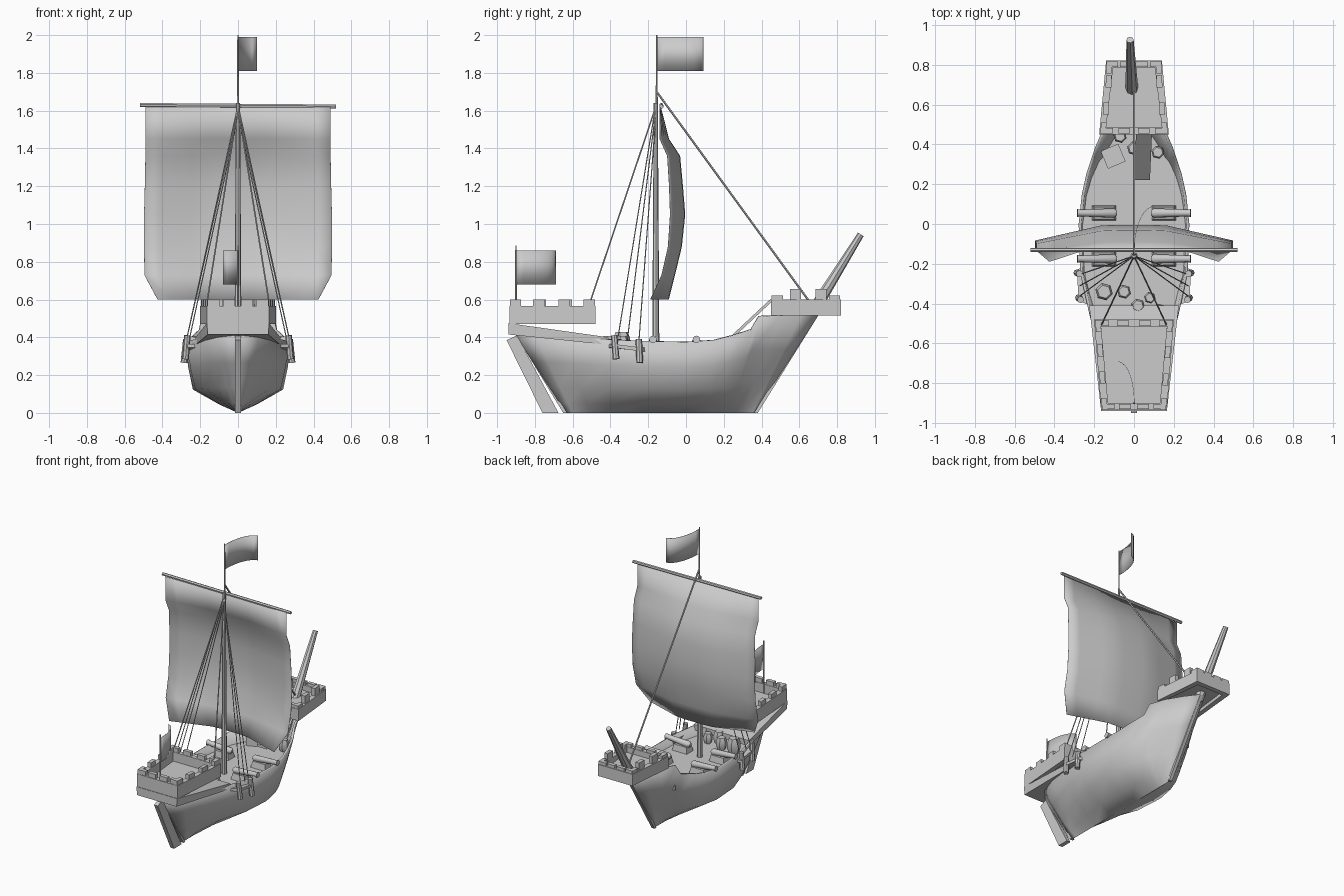
import bpy, bmesh, math
from mathutils import Vector

if "Cube" in bpy.data.objects:
    bpy.data.objects.remove(bpy.data.objects["Cube"])

grey = bpy.data.materials.new("plain_grey")
grey.diffuse_color = (0.6, 0.6, 0.6, 1)
grey.use_nodes = True
grey.node_tree.nodes["Principled BSDF"].inputs["Base Color"].default_value = grey.diffuse_color


def make(name, verts, faces, smooth=None, thick=0.0):
    me = bpy.data.meshes.new(name)
    me.from_pydata([tuple(v) for v in verts], [], faces)
    bm = bmesh.new()
    bm.from_mesh(me)
    bmesh.ops.recalc_face_normals(bm, faces=bm.faces)
    bm.to_mesh(me)
    bm.free()
    me.materials.append(grey)
    ob = bpy.data.objects.new(name, me)
    bpy.context.collection.objects.link(ob)
    if thick:
        mod = ob.modifiers.new("thickness", 'SOLIDIFY')
        mod.thickness = thick
        mod.offset = -1
    if smooth:
        bpy.ops.object.select_all(action='DESELECT')
        ob.select_set(True)
        bpy.context.view_layer.objects.active = ob
        bpy.ops.object.shade_smooth_by_angle(angle=math.radians(smooth))
    return ob


BOX = [(3, 2, 1, 0), (4, 5, 6, 7), (0, 1, 5, 4), (1, 2, 6, 5), (2, 3, 7, 6), (3, 0, 4, 7)]


def blocks(name, quads):
    """quads: list of (four bottom points, four top points)"""
    v, f = [], []
    for lo, hi in quads:
        n = len(v)
        v += list(lo) + list(hi)
        f += [tuple(n + i for i in q) for q in BOX]
    return make(name, v, f)


def rod(name, rings, sides=6, smooth=40):
    """rings: list of (centre, radius) along a path"""
    ax = (Vector(rings[-1][0]) - Vector(rings[0][0])).normalized()
    u = ax.orthogonal().normalized()
    w = ax.cross(u)
    v, f = [], []
    for c, r in rings:
        for k in range(sides):
            a = 2 * math.pi * k / sides
            v.append(Vector(c) + r * (u * math.cos(a) + w * math.sin(a)))
    for i in range(len(rings) - 1):
        for k in range(sides):
            a, b = i * sides + k, i * sides + (k + 1) % sides
            f.append((a, b, b + sides, a + sides))
    f += [tuple(range(sides)), tuple(range(len(v) - sides, len(v)))]
    return make(name, v, f, smooth)


def grid(name, rows, smooth=60, thick=0.0):
    n = len(rows[0])
    f = [(i * n + j, i * n + j + 1, (i + 1) * n + j + 1, (i + 1) * n + j)
         for i in range(len(rows) - 1) for j in range(n - 1)]
    return make(name, [p for r in rows for p in r], f, smooth, thick)


# Hull stations: sheer y, half width, sheer z, keel y, sharpness (0 full bilge, 1 plain wedge)
STATIONS = [(-.90, .012, .41, -.65, 1), (-.80, .11, .41, -.60, .75), (-.65, .175, .40, -.51, .5),
            (-.45, .225, .39, -.38, .25), (-.25, .27, .38, -.22, .05), (0, .278, .375, -.02, 0),
            (.15, .262, .385, .11, .08), (.25, .24, .41, .18, .15), (.35, .207, .44, .24, .25),
            (.39, .193, .51, .27, .3), (.50, .145, .515, .31, .5), (.61, .08, .515, .35, .75),
            (.70, .012, .515, .38, 1)]
LEVELS = [0, .12, .33, .65, 1]
FULL = [0, .36, .86, .95, 1]


def fullness(f):
    for a, b, p, q in zip(LEVELS, LEVELS[1:], FULL, FULL[1:]):
        if f <= b:
            return p + (q - p) * (f - a) / (b - a)
    return 1


def hull_point(s, f, side):
    y, w, z, keel, p = s
    return (side * w * (fullness(f) * (1 - p) + f ** .8 * p), keel + (y - keel) * f, z * f)


rows = []
for s in STATIONS:
    rows.append([hull_point(s, f, -1) for f in reversed(LEVELS)] +
                [hull_point(s, f, 1) for f in LEVELS[1:]])
grid("hull", rows, 50, 0.014)
for e, nm in ((0, "stern_post"), (-1, "stem_post")):
    a, b = Vector(hull_point(STATIONS[e], 0, 1)), Vector(hull_point(STATIONS[e], 1, 1))
    a.x = b.x = 0
    d = Vector((0, .02 if e == 0 else -.02, 0))
    t = Vector((.012, 0, 0))
    blocks(nm, [((a - t, a + t, a + t + d, a - t + d), (b - t, b + t, b + t + d, b - t + d))])

# Deck follows the hull at a fixed height
DECK = .32
grid("deck", [[hull_point(s, DECK / s[2], k) for k in (-.97, .97)] for s in STATIONS])

# Rudder
blocks("rudder", [([(x, y, 0) for x, y in ((-.015, -.76), (.015, -.76), (.015, -.675), (-.015, -.675))],
                   [(x, y, z) for x, y, z in ((-.015, -.95, .385), (.015, -.95, .385),
                                              (.015, -.895, .41), (-.015, -.895, .41))])])

# Sloping stern platform under the aft castle
blocks("stern_platform", [([(-.16, -.94, .415), (.16, -.94, .415), (.225, -.41, .36), (-.225, -.41, .36)],
                           [(-.165, -.94, .475), (.165, -.94, .475), (.225, -.41, .40), (-.225, -.41, .40)])])


def castle(name, y0, w0, y1, w1, zb, zt, rise, side_t, end_t, recess):
    """Tapered deck house with floor, walls and battlements"""
    e = .035
    out = [Vector(p) for p in ((-w0, y0), (w0, y0), (w1, y1), (-w1, y1))]
    inn = [Vector(p) for p in ((-w0 + e, y0 + e), (w0 - e, y0 + e), (w1 - e, y1 - e), (-w1 + e, y1 - e))]

    def prism(pts, a, b):
        return ([(p.x, p.y, a) for p in pts], [(p.x, p.y, b) for p in pts])
    parts = [prism(inn, zb + recess, zb + recess + .02)]
    for i in range(4):
        j = (i + 1) % 4
        parts.append(prism((out[i], out[j], inn[j], inn[i]), zb, zt))
        length = (out[j] - out[i]).length
        for t in (side_t if i % 2 else end_t):
            h = .03 / length
            a, b = out[i].lerp(out[j], t - h), out[i].lerp(out[j], t + h)
            d = (inn[i] + inn[j] - out[i] - out[j]).normalized() * (e - .003)
            m = d * .15
            parts.append(prism((a + m, b + m, b + d, a + d), zt, zt + rise))
    return blocks(name, parts)


castle("aft_castle", -.935, .165, -.48, .20, .47, .567, .033, (.07, .34, .64, .93), (.11, .36, .64, .89), .01)
castle("fore_castle", .45, .175, .82, .14, .515, .60, .022, (.09, .91), (.11, .36, .64, .89), .025)
# Taller battlements on the fore castle sides
FOOT = ((-.035, -.03), (-.005, -.03), (-.008, .03), (-.035, .03))
blocks("fore_battlements", [([(s * (w + a), y + b, .60) for a, b in FOOT],
                             [(s * (w + a), y + b, .655) for a, b in FOOT])
                            for s in (-1, 1) for y, w in ((.58, .161), (.715, .148))])

# Bowsprit and boarding ramp
rod("bowsprit", [((-.01, .65, .50), .034), ((-.02, .925, .945), .018)], 8)
blocks("ramp", [([(.0, .22, .37), (.08, .22, .37), (.09, .45, .585), (.01, .45, .585)],
                 [(.0, .22, .39), (.08, .22, .39), (.09, .45, .605), (.01, .45, .605)])])

# Mast, yard and flag poles
rod("mast", [((0, -.16, DECK), .019), ((0, -.16, 1.64), .011)], 8)
rod("mast_pole", [((0, -.155, 1.6), .006), ((0, -.155, 2.0), .004)])
rod("yard", [((-.52, -.13, 1.63), .011), ((.52, -.13, 1.622), .011)])
rod("stern_flag_pole", [((0, -.90, .49), .006), ((0, -.90, .885), .004)])

# Square sail: z, half width, edge y, centre y
SAIL = [(1.62, .49, -.14, -.135), (1.45, .49, -.14, -.092), (1.36, .49, -.10, -.033), (1.2, .493, -.09, -.018),
        (1.05, .497, -.085, -.006), (.88, .497, -.096, -.024), (.73, .495, -.13, -.06), (.60, .425, -.19, -.093)]
grid("sail", [[(w * u / 6, c + (e - c) * max(0, (abs(u) / 6 - .3) / .7), z) for u in range(-6, 7)]
              for z, w, e, c in SAIL], 60, .002)


def flag(name, y0, length, reach, z0, z1):
    pts = [(reach * (i / 8) ** 2, y0 + length * math.sin(i / 8 * 1.45) / math.sin(1.45)) for i in range(9)]
    grid(name, [[(x, y, z) for x, y in pts] for z in (z0, z1)], 60, .002)


flag("mast_flag", -.155, .245, .10, 1.81, 1.99)
flag("stern_flag", -.90, .21, -.08, .68, .86)

# Rigging, shroud blocks and guns, mirrored to both sides
rod("forestay", [((0, -.155, 1.70), .006), ((0, .66, .58), .006)])
for s, tag in ((-1, "left"), (1, "right")):
    rod("backstay_" + tag, [((0, -.16, 1.62), .004), ((s * .165, -.51, .58), .004)])
    for i, (x, y, z) in enumerate(((.27, -.36, .40), (.272, -.31, .39), (.262, -.25, .37))):
        rod(f"shroud_{tag}_{i}", [((0, -.16, 1.63 - i * .03), .003), ((s * x, y, z), .003)])
    rod("shroud_block_aft_" + tag, [((s * .278, -.37, .285), .018), ((s * .268, -.38, .41), .017)], 8)
    rod("shroud_block_fore_" + tag, [((s * .286, -.245, .265), .018), ((s * .274, -.25, .39), .017)], 8)
    blocks("channel_" + tag, [([(s * .22, -.41, .345), (s * .28, -.385, .345), (s * .285, -.23, .325), (s * .25, -.21, .325)],
                               [(s * .22, -.41, .365), (s * .28, -.385, .365), (s * .285, -.23, .345), (s * .25, -.21, .345)])])
    for y, nm in ((.055, "fore"), (-.175, "aft")):
        rod(f"gun_{nm}_{tag}", [((s * .085, y, .375), .012), ((s * .10, y, .375), .024),
                                ((s * .27, y, .388), .017), ((s * .285, y, .389), .020)], 10)
        blocks(f"gun_carriage_{nm}_{tag}",
               [([(s * x, y + d, DECK) for x, d in ((.09, -.038), (.21, -.038), (.21, .038), (.09, .038))],
                 [(s * x, y + d, .365) for x, d in ((.10, -.03), (.20, -.03), (.20, .03), (.10, .03))])])

# Barrels and crate on deck
for i, (x, y, r) in enumerate(((-.15, -.34, .045), (-.05, -.34, .036), (.02, -.41, .036), (.08, -.37, .03),
                               (.13, -.43, .03), (0, .38, .036), (.12, .36, .034), (-.07, .44, .034))):
    h = r * 2.4
    rod(f"barrel_{i}", [((x, y, DECK), r * .75), ((x, y, DECK + h * .3), r),
                        ((x, y, DECK + h * .7), r), ((x, y, DECK + h), r * .75)], 6, 30)
c, sn = math.cos(.4) * .048, math.sin(.4) * .048
base = [(-c + sn, -sn - c), (c + sn, sn - c), (c - sn, sn + c), (-c - sn, -sn + c)]
blocks("crate", [([(-.105 + x, .34 + y, DECK) for x, y in base], [(-.105 + x, .34 + y, DECK + .08) for x, y in base])])
